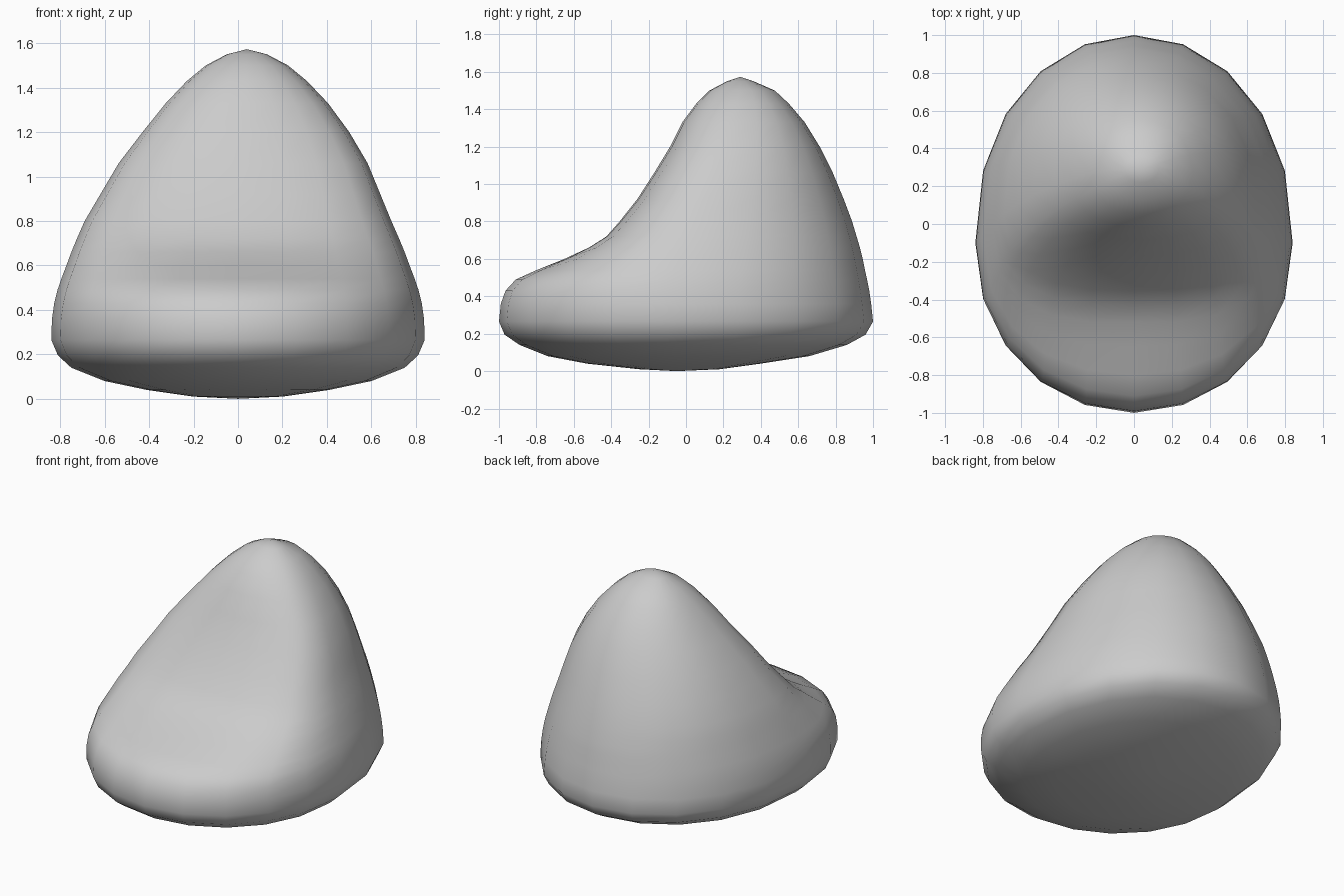
import bpy, bmesh, math

SIDES = 20

# Level slices: height, half width, front y, widest y, back y, front squareness, seat dish depth
SLICES = [
    (0.01, 0.20, -0.25, -0.06, 0.18, 0.95, 0),
    (0.04, 0.41, -0.53, -0.08, 0.40, 0.95, 0),
    (0.08, 0.60, -0.74, -0.10, 0.66, 0.95, 0),
    (0.14, 0.75, -0.89, -0.10, 0.86, 0.95, 0),
    (0.195, 0.81, -0.97, -0.10, 0.96, 0.95, 0),
    (0.265, 0.84, -1.00, -0.10, 1.00, 0.95, 0),
    (0.36, 0.837, -0.99, -0.10, 0.99, 0.92, 0),
    (0.43, 0.827, -0.965, -0.09, 0.98, 0.88, 0),
    (0.49, 0.812, -0.91, -0.07, 0.968, 0.84, 0),
    (0.54, 0.795, -0.81, -0.05, 0.957, 0.80, 0.01),
    (0.60, 0.772, -0.69, -0.03, 0.945, 0.76, 0.04),
    (0.66, 0.750, -0.58, -0.01, 0.93, 0.72, 0.06),
    (0.72, 0.725, -0.475, 0.02, 0.912, 0.70, 0.05),
    (0.80, 0.69, -0.385, 0.05, 0.888, 0.68, 0.03),
    (0.92, 0.63, -0.28, 0.10, 0.843, 0.68, 0.02),
    (1.06, 0.56, -0.18, 0.15, 0.785, 0.68, 0.01),
    (1.20, 0.465, -0.085, 0.20, 0.715, 0.72, 0),
    (1.33, 0.365, -0.02, 0.24, 0.635, 0.78, 0),
    (1.43, 0.27, 0.055, 0.27, 0.55, 0.85, 0),
    (1.50, 0.185, 0.125, 0.285, 0.475, 0.90, 0),
    (1.55, 0.09, 0.22, 0.29, 0.36, 0.95, 0),
]


def ring(bm, z, w, front, mid, back, square, dish):
    """One closed slice: rounded back, squarer and slightly hollow front."""
    verts = []
    shift = 0.04 * min(1, max(0, (z - 0.8) / 0.45))
    for i in range(SIDES):
        a = 2 * math.pi * i / SIDES
        c, x = math.cos(a), w * math.sin(a)
        if c >= 0:
            y = mid + (front - mid) * max(c, 1e-9) ** square
            y += dish * math.exp(-(x / 0.4) ** 2)
        else:
            y = mid + (back - mid) * (-c) ** 0.9
        verts.append(bm.verts.new((x + shift, y, z)))
    return verts


# Bean bag skin lofted through the slices
bm = bmesh.new()
rings = [ring(bm, *s) for s in SLICES]
for lower, upper in zip(rings, rings[1:]):
    for i in range(SIDES):
        j = (i + 1) % SIDES
        bm.faces.new((lower[i], lower[j], upper[j], upper[i]))

# Closed base and rounded tip
for loop, point in ((rings[0], (0, -0.05, 0)), (rings[-1], (0.04, 0.29, 1.573))):
    pole = bm.verts.new(point)
    for i in range(SIDES):
        bm.faces.new((loop[i], loop[(i + 1) % SIDES], pole))

bmesh.ops.recalc_face_normals(bm, faces=bm.faces)
for f in bm.faces:
    f.smooth = True
mesh = bpy.data.meshes.new("bean_bag_seat")
bm.to_mesh(mesh)
bm.free()
seat = bpy.data.objects.new("bean_bag_seat", mesh)
bpy.context.collection.objects.link(seat)
